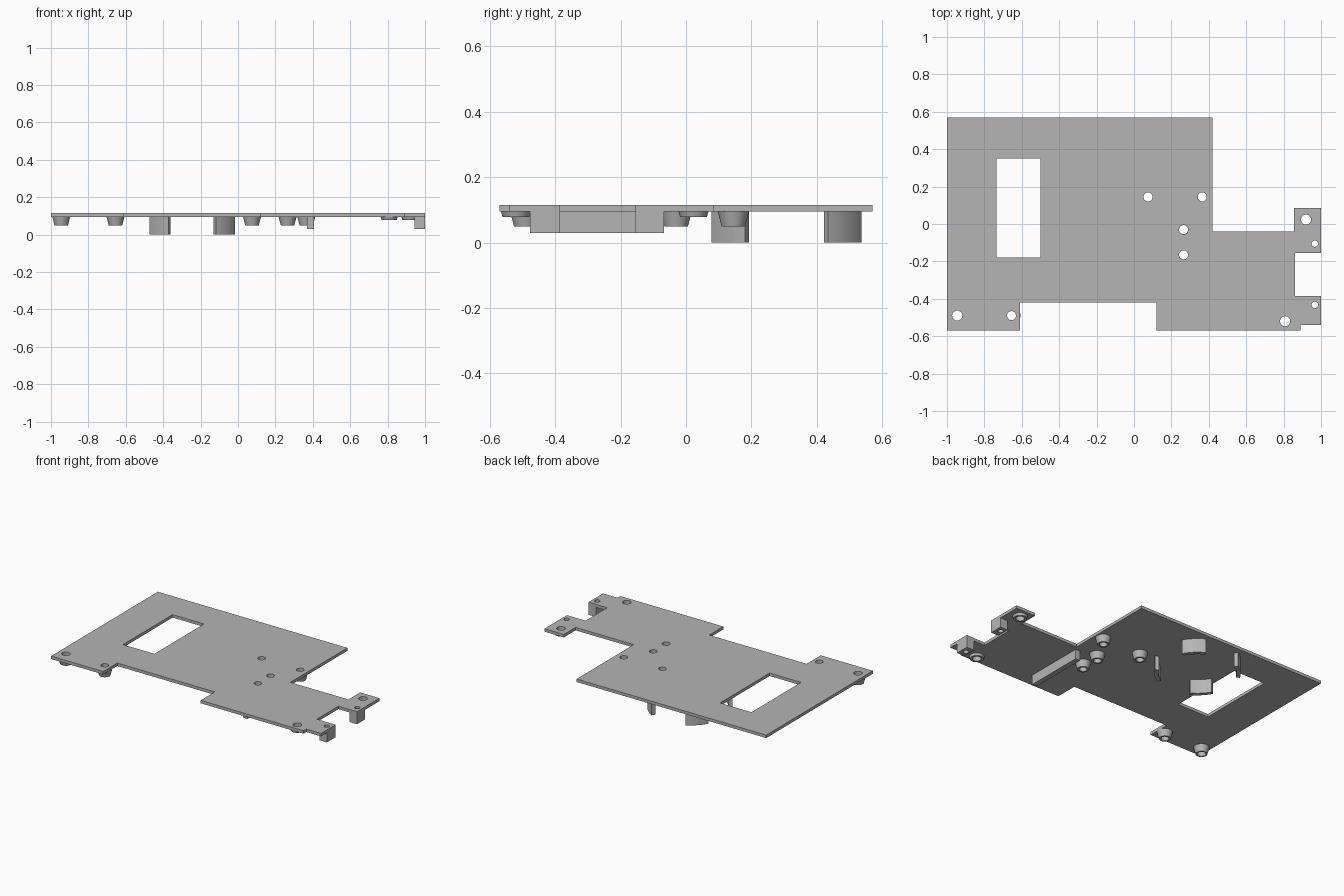
import bpy
import bmesh
from math import cos, sin, pi, radians

if "Cube" in bpy.data.objects:
    bpy.data.objects.remove(bpy.data.objects["Cube"])

GREY = (0.46, 0.46, 0.46, 1)
grey = bpy.data.materials.new("plain grey")
grey.use_nodes = True
grey.diffuse_color = GREY
grey.node_tree.nodes["Principled BSDF"].inputs["Base Color"].default_value = GREY

UNDER, TOP = 0.095, 0.115
SIDES = 32


def add_object(name, bm, smooth=False):
    bmesh.ops.recalc_face_normals(bm, faces=bm.faces)
    mesh = bpy.data.meshes.new(name)
    bm.to_mesh(mesh)
    bm.free()
    mesh.materials.append(grey)
    obj = bpy.data.objects.new(name, mesh)
    bpy.context.collection.objects.link(obj)
    if smooth:
        bpy.ops.object.select_all(action="DESELECT")
        obj.select_set(True)
        bpy.context.view_layer.objects.active = obj
        bpy.ops.object.shade_smooth_by_angle(angle=radians(30))
    return obj


def circle(x, y, r):
    return [(x + r * cos(2 * pi * i / SIDES), y + r * sin(2 * pi * i / SIDES))
            for i in range(SIDES)]


def rectangle(x0, x1, y0, y1):
    return [(x0, y0), (x1, y0), (x1, y1), (x0, y1)]


def slab(name, loops, z0, z1, smooth=False):
    """Extrude an outline, with any further loops cut out as holes."""
    curve = bpy.data.curves.new(name, "CURVE")
    curve.dimensions = "2D"
    curve.fill_mode = "BOTH"
    curve.extrude = (z1 - z0) / 2
    for loop in loops:
        spline = curve.splines.new("POLY")
        spline.points.add(len(loop) - 1)
        spline.use_cyclic_u = True
        for point, (x, y) in zip(spline.points, loop):
            point.co = (x, y, 0, 1)
    helper = bpy.data.objects.new(name + " outline", curve)
    bpy.context.collection.objects.link(helper)
    bpy.context.view_layer.update()
    mesh = bpy.data.meshes.new_from_object(
        helper.evaluated_get(bpy.context.evaluated_depsgraph_get()))
    bm = bmesh.new()
    bm.from_mesh(mesh)
    bpy.data.objects.remove(helper)
    bpy.data.curves.remove(curve)
    bpy.data.meshes.remove(mesh)
    bmesh.ops.remove_doubles(bm, verts=bm.verts, dist=0.0001)
    bmesh.ops.translate(bm, verts=bm.verts, vec=(0, 0, (z0 + z1) / 2))
    for face in bm.faces:
        face.material_index = 0
        face.smooth = False
    return add_object(name, bm, smooth)


def boss(name, x, y, hole, r_top, r_low, z_low):
    """Tapered hollow collar hanging under the plate."""
    bm = bmesh.new()
    profile = [(hole, UNDER), (hole, z_low), (r_low, z_low), (r_top, UNDER)]
    verts = [bm.verts.new((r, 0, z)) for r, z in profile]
    edges = [bm.edges.new((verts[i], verts[i + 1])) for i in range(3)]
    bmesh.ops.spin(bm, geom=verts + edges, cent=(0, 0, 0), axis=(0, 0, 1),
                   angle=2 * pi, steps=SIDES)
    bmesh.ops.remove_doubles(bm, verts=bm.verts, dist=0.0001)
    bmesh.ops.translate(bm, verts=bm.verts, vec=(x, y, 0))
    add_object(name, bm, smooth=True)


# Hole centres: tall bosses, shallow bosses and hook holes
tall = [(-0.945, -0.49, 0.027), (-0.655, -0.49, 0.024), (0.075, 0.145, 0.024),
        (0.365, 0.145, 0.024), (0.265, -0.03, 0.024), (0.265, -0.165, 0.024)]
shallow = [(0.92, 0.023, 0.027), (0.808, -0.52, 0.027)]
hooks = [(0.967, -0.105, 0.017), (0.967, -0.432, 0.017)]

# Main plate with stepped outline, window and drilled holes
outline = [(-1, 0.57), (0.42, 0.57), (0.42, -0.04), (0.855, -0.04),
           (0.855, 0.085), (1, 0.085), (1, -0.155), (0.86, -0.155),
           (0.86, -0.385), (1, -0.385), (1, -0.54), (0.89, -0.54),
           (0.89, -0.57), (0.12, -0.57), (0.12, -0.42), (-0.61, -0.42),
           (-0.61, -0.57), (-1, -0.57)]
window = rectangle(-0.735, -0.5, -0.18, 0.35)
holes = [circle(*h) for h in tall + shallow + hooks]
slab("plate", [outline, window] + holes, UNDER, TOP)

# Bosses around the holes
for i, (x, y, r) in enumerate(tall):
    boss(f"tall_boss_{i + 1}", x, y, r, 0.048, 0.036, 0.05)
for i, (x, y, r) in enumerate(shallow):
    boss(f"shallow_boss_{i + 1}", x, y, r, 0.046, 0.041, 0.079)

# Drilled blocks under the two end tabs
for name, y0, y1, hole in (("back_tab_block", -0.155, -0.068, hooks[0]),
                           ("front_tab_block", -0.477, -0.385, hooks[1])):
    slab(name, [rectangle(0.943, 1, y0, y1), circle(*hole)], 0.03, UNDER)

# Straight rib under the plate
slab("rib", [rectangle(0.37, 0.405, -0.477, -0.068)], 0.03, UNDER)

# Four curved wall segments forming a round socket
CX, CY, R_IN, R_OUT, HALF = -0.245, 0.307, 0.237, 0.262, radians(16)
for i in range(4):
    mid = pi / 4 + i * pi / 2
    angles = [mid + HALF * (k / 4 - 1) for k in range(9)]
    arc = [(CX + R_OUT * cos(a), CY + R_OUT * sin(a)) for a in angles]
    arc += [(CX + R_IN * cos(a), CY + R_IN * sin(a)) for a in reversed(angles)]
    slab(f"socket_wall_{i + 1}", [arc], 0, UNDER, smooth=True)
